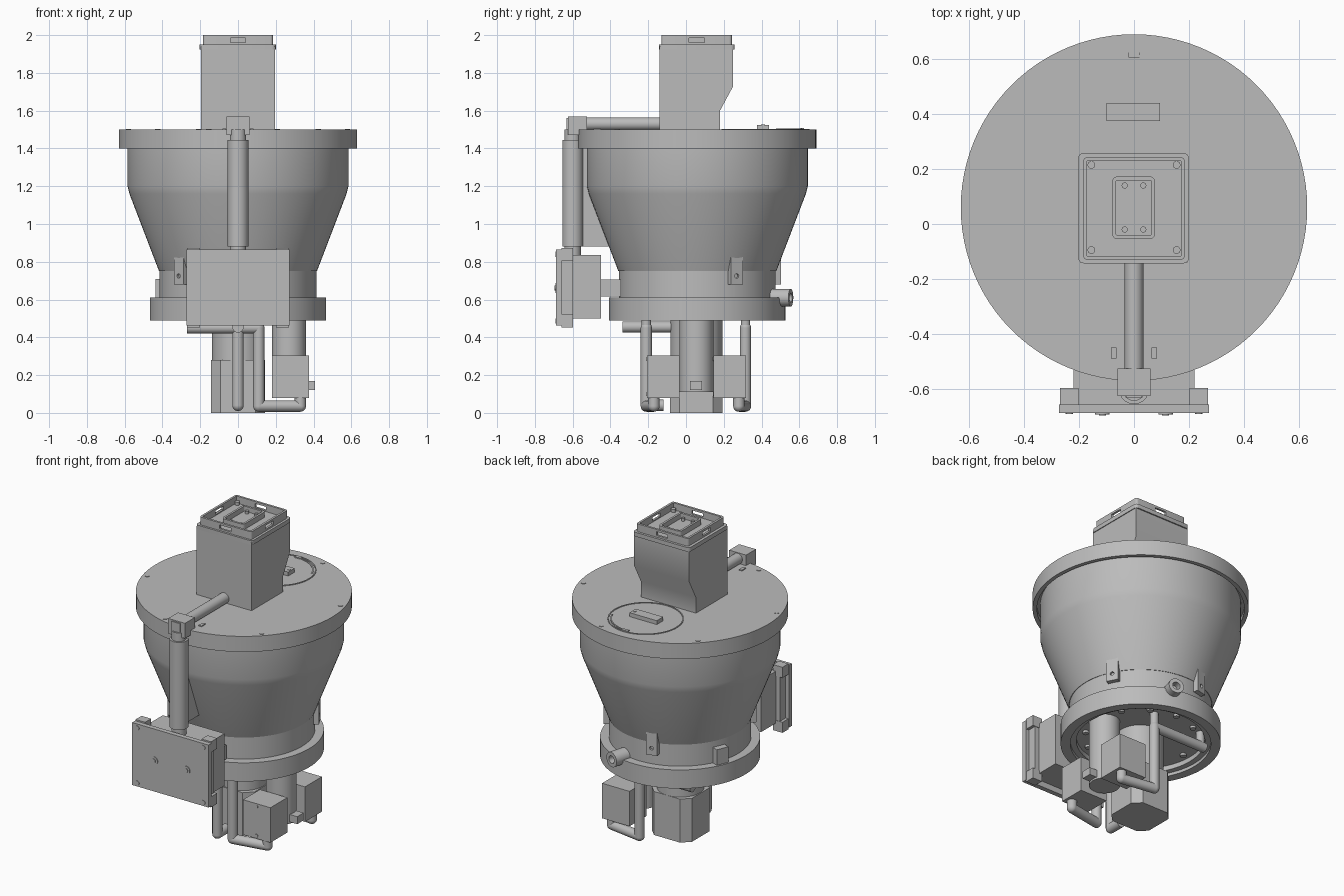
import bpy, bmesh, math
from mathutils import Vector, Matrix

if "Cube" in bpy.data.objects:
    bpy.data.objects.remove(bpy.data.objects["Cube"])

grey = bpy.data.materials.new("plain grey")
grey.use_nodes = True
COLOUR = (0.5, 0.5, 0.5, 1)
grey.diffuse_color = COLOUR
grey.node_tree.nodes["Principled BSDF"].inputs["Base Color"].default_value = COLOUR
CY = 0.06          # y of the hopper axis
parts = []


def finish(name, bm):
    bmesh.ops.recalc_face_normals(bm, faces=bm.faces)
    mesh = bpy.data.meshes.new(name)
    bm.to_mesh(mesh)
    bm.free()
    mesh.materials.append(grey)
    ob = bpy.data.objects.new(name, mesh)
    bpy.context.collection.objects.link(ob)
    parts.append(ob)
    return ob


def lathe(name, profile, y=CY, start=0, sweep=360, steps=96):
    bm = bmesh.new()
    turn = Matrix.Rotation(math.radians(start), 3, 'Z')
    vs = [bm.verts.new(turn @ Vector((r, 0, z))) for r, z in profile]
    es = [bm.edges.new(p) for p in zip(vs, vs[1:])]
    bmesh.ops.spin(bm, geom=vs + es, cent=(0, 0, 0), axis=(0, 0, 1),
                   angle=math.radians(sweep), steps=steps)
    bmesh.ops.remove_doubles(bm, verts=bm.verts, dist=1e-5)
    bmesh.ops.translate(bm, verts=bm.verts, vec=(0, y, 0))
    return finish(name, bm)


def box(name, x, y, z, round_z=0, recess=None, turn=0):
    """Box from ranges; optional rounded uprights, (wall, depth) recess, turn about the axis."""
    bm = bmesh.new()
    bmesh.ops.create_cube(bm, size=1)
    for v in bm.verts:
        v.co = [(a + b) / 2 + c * (b - a) for c, (a, b) in zip(v.co, (x, y, z))]
    if round_z:
        up = [e for e in bm.edges if abs(e.verts[0].co.z - e.verts[1].co.z) > 1e-4]
        bmesh.ops.bevel(bm, geom=up, offset=round_z, segments=4, profile=0.5, affect='EDGES')
    if recess:
        bm.normal_update()
        top = max(bm.faces, key=lambda f: f.calc_center_median().z)
        bmesh.ops.inset_region(bm, faces=[top], thickness=recess[0])
        inner = bmesh.ops.extrude_face_region(bm, geom=[top])["geom"]
        bmesh.ops.delete(bm, geom=[top], context='FACES')
        for v in inner:
            if isinstance(v, bmesh.types.BMVert):
                v.co.z -= recess[1]
    if turn:
        bmesh.ops.rotate(bm, verts=bm.verts, cent=(0, 0, 0),
                         matrix=Matrix.Rotation(math.radians(turn), 3, 'Z'))
        bmesh.ops.translate(bm, verts=bm.verts, vec=(0, CY, 0))
    return finish(name, bm)


def prism(name, outline, x0, x1):
    """Extrude a y-z outline along x."""
    bm = bmesh.new()
    face = bm.faces.new([bm.verts.new((x0, y, z)) for y, z in outline])
    ext = bmesh.ops.extrude_face_region(bm, geom=[face])["geom"]
    bmesh.ops.translate(bm, vec=(x1 - x0, 0, 0),
                        verts=[v for v in ext if isinstance(v, bmesh.types.BMVert)])
    return finish(name, bm)


def pipe(name, points, r, segs=24):
    """Straight round runs with ball elbows at inner points."""
    bm = bmesh.new()
    pts = [Vector(p) for p in points]
    for a, b in zip(pts, pts[1:]):
        d = b - a
        m = Matrix.Translation((a + b) / 2) @ d.to_track_quat('Z', 'Y').to_matrix().to_4x4()
        bmesh.ops.create_cone(bm, cap_ends=True, segments=segs, radius1=r, radius2=r,
                              depth=d.length, matrix=m)
    for p in pts[1:-1]:
        bmesh.ops.create_uvsphere(bm, u_segments=segs, v_segments=12, radius=r,
                                  matrix=Matrix.Translation(p))
    return finish(name, bm)


def cut(target, cutter):
    mod = target.modifiers.new("cut", 'BOOLEAN')
    mod.operation, mod.object, mod.solver = 'DIFFERENCE', cutter, 'EXACT'
    bpy.context.view_layer.objects.active = target
    bpy.ops.object.modifier_apply(modifier=mod.name)
    parts.remove(cutter)
    bpy.data.objects.remove(cutter)


def polar(r, deg, z):
    a = math.radians(deg)
    return (r * math.cos(a), CY + r * math.sin(a), z)


# Hopper body
lathe("lid", [(0, 1.5), (.63, 1.5), (.63, 1.4), (.605, 1.4), (.605, 1.43), (0, 1.43)])
lathe("hopper_bowl", [(0, 1.43), (.585, 1.43), (.585, 1.2), (.575, 1.16), (.418, .75), (0, .75)])
lathe("collar", [(0, .75), (.415, .75), (.415, .6), (0, .6)])
lathe("base_ring", [(0, .61), (.467, .61), (.467, .49), (.41, .49), (.41, .51),
                    (.375, .51), (.375, .54), (0, .54)])
for k in range(6):
    pipe("lid_bolt", [polar(.6, 75 + 60 * k, 1.49), polar(.6, 75 + 60 * k, 1.503)], .014, 16)
for k in range(12):
    pipe("base_bolt", [polar(.325, 30 * k, .55), polar(.325, 30 * k, .525)], .018, 16)

# Lid hatch with its handle
lathe("hatch_rim", [(.215, 1.5), (.215, 1.504), (.222, 1.504), (.222, 1.5)], y=.41)
lathe("hatch_arc", [(.198, 1.5), (.198, 1.505), (.206, 1.505), (.206, 1.5)], .41, 20, 75, 24)
box("hatch_latch", (-.02, .02), (.605, .625), (1.495, 1.507))
box("hatch_handle", (-.1, .095), (.375, .44), (1.49, 1.525))
pipe("handle_pin", [(.08, .408, 1.52), (.08, .408, 1.528)], .01, 16)

# Filling tower
prism("tower", [(-.14, 1.49), (.18, 1.49), (.18, 1.6), (.25, 1.73), (.25, 1.94), (-.14, 1.94)],
      -.197, .195)
box("tower_flange", (-.203, .2), (-.143, .258), (1.923, 1.95), .02)
cap = box("tower_cap", (-.185, .185), (-.13, .243), (1.945, 2), .015, (.014, .045))
for s in (-1, 1):
    cut(cap, box("slot", (-.04, .04), (.0565 + s * .187 - .02, .0565 + s * .187 + .02), (1.962, 1.986)))
    cut(cap, box("slot", (s * .185 - .02, s * .185 + .02), (.017, .097), (1.962, 1.986)))
box("socket", (-.08, .077), (-.055, .173), (1.95, 1.99), .02, (.014, .032))
for x in (-1, 1):
    for y in (-1, 1):
        pipe("cap_screw", [(x * .155, .06 + y * .155, 1.95), (x * .155, .06 + y * .155, 1.975)], .014, 16)
        pipe("socket_pin", [(x * .034, .06 + y * .08, 1.95), (x * .034, .06 + y * .08, 1.975)], .011, 16)

# Suction pipe down the front
pipe("top_pipe", [(0, -.13, 1.53), (0, -.56, 1.53)], .034)
box("elbow_block", (-.06, .06), (-.625, -.525), (1.47, 1.568))
box("elbow_plate", (-.03, .028), (-.632, -.6), (1.44, 1.56))
pipe("down_pipe", [(0, -.6, .88), (0, -.6, 1.445)], .055, 40)
pipe("down_pipe_neck", [(0, -.6, .8), (0, -.6, 1.5)], .043, 32)
prism("pipe_web", [(-.58, .88), (-.36, .88), (-.5, 1.4), (-.58, 1.4)], -.008, .008)
for x in (-.073, .073):
    box("lid_clip", (x - .01, x + .01), (-.49, -.45), (1.49, 1.506))

# Control box
box("control_plate", (-.272, .272), (-.688, -.657), (.463, .865))
box("control_back", (-.25, .25), (-.66, -.6), (.5, .83))
box("control_body", (-.22, .22), (-.605, -.45), (.5, .835))
box("control_arm", (-.16, .16), (-.46, -.345), (.615, .705))
for x in (-1, 1):
    for z in (-1, 1):
        cx, cz = x * .235, .663 + z * .177
        box("corner_block", (cx - .034, cx + .034), (-.658, -.597), (cz - .034, cz + .034))
        pipe("plate_screw", [(cx, -.68, cz), (cx, -.691, cz)], .014, 16)
    cx = x * .115
    pipe("control_knob", [(cx, -.68, .662), (cx, -.692, .662)], .026)
    pipe("knob_centre", [(cx, -.68, .662), (cx, -.696, .662)], .013, 16)

# Tabs and fittings round the collar
for a in (28, 103, 225):
    tab = box("collar_tab", (.39, .445), (-.036, .036), (.68, .84), turn=a)
    cut(tab, pipe("hole", [polar(.43, a, .725), polar(.5, a, .725)], .012, 16))
box("side_latch", (.39, .455), (-.04, .04), (.6, .71), turn=158)
fitting = pipe("drain_fitting", [polar(.38, 74, .61), polar(.515, 74, .61)], .047, 32)
cut(fitting, pipe("bore", [polar(.47, 74, .61), polar(.6, 74, .61)], .024))

# Motor under the base
motor = box("motor_block", (-.143, .143), (-.085, .193), (0, .28))
bm = bmesh.new()
bm.from_mesh(motor.data)
up = [e for e in bm.edges if abs(e.verts[0].co.z - e.verts[1].co.z) > .1]
bmesh.ops.bevel(bm, geom=up, offset=.05, segments=1, affect='EDGES')
bm.to_mesh(motor.data)
bm.free()
pipe("motor_neck", [(0, .055, .27), (0, .055, .56)], .138, 48)

# Side column with two valve boxes
pipe("side_column", [(.27, .055, .11), (.27, .055, .56)], .09, 40)
box("column_plug", (.34, .408), (.02, .085), (.122, .17))
for y in (-.12, .232):
    box("valve_box", (.18, .375), (y - .086, y + .086), (.08, .305))
    for z in (.1, .285):
        pipe("valve_screw", [(.278, y - .08, z), (.278, y - .09, z)], .01, 12)

# Pneumatic pipes
pipe("front_valve_pipe", [(.33, -.17, .1), (.33, -.17, .036), (.11, -.21, .036),
                          (.11, -.21, .45), (-.27, -.21, .45)], .03)
pipe("back_valve_pipe", [(.33, .28, .1), (.33, .28, .036), (.11, .315, .036),
                         (.11, .315, .45), (-.27, .315, .45)], .03)
pipe("centre_pipe", [(0, -.12, .04), (0, -.21, .04), (0, -.21, .455)], .03)
pipe("cross_pipe", [(0, -.335, .455), (0, -.08, .455)], .03)
for x, y in ((-.24, -.21), (-.24, .315), (.11, -.21), (.11, .315)):
    pipe("pipe_stub", [(x, y, .45), (x, y, .56)], .025)

# Smooth the round parts, keep edges sharp
bpy.ops.object.select_all(action='DESELECT')
for ob in parts:
    ob.select_set(True)
bpy.context.view_layer.objects.active = parts[0]
bpy.ops.object.shade_smooth_by_angle(angle=math.radians(30))
